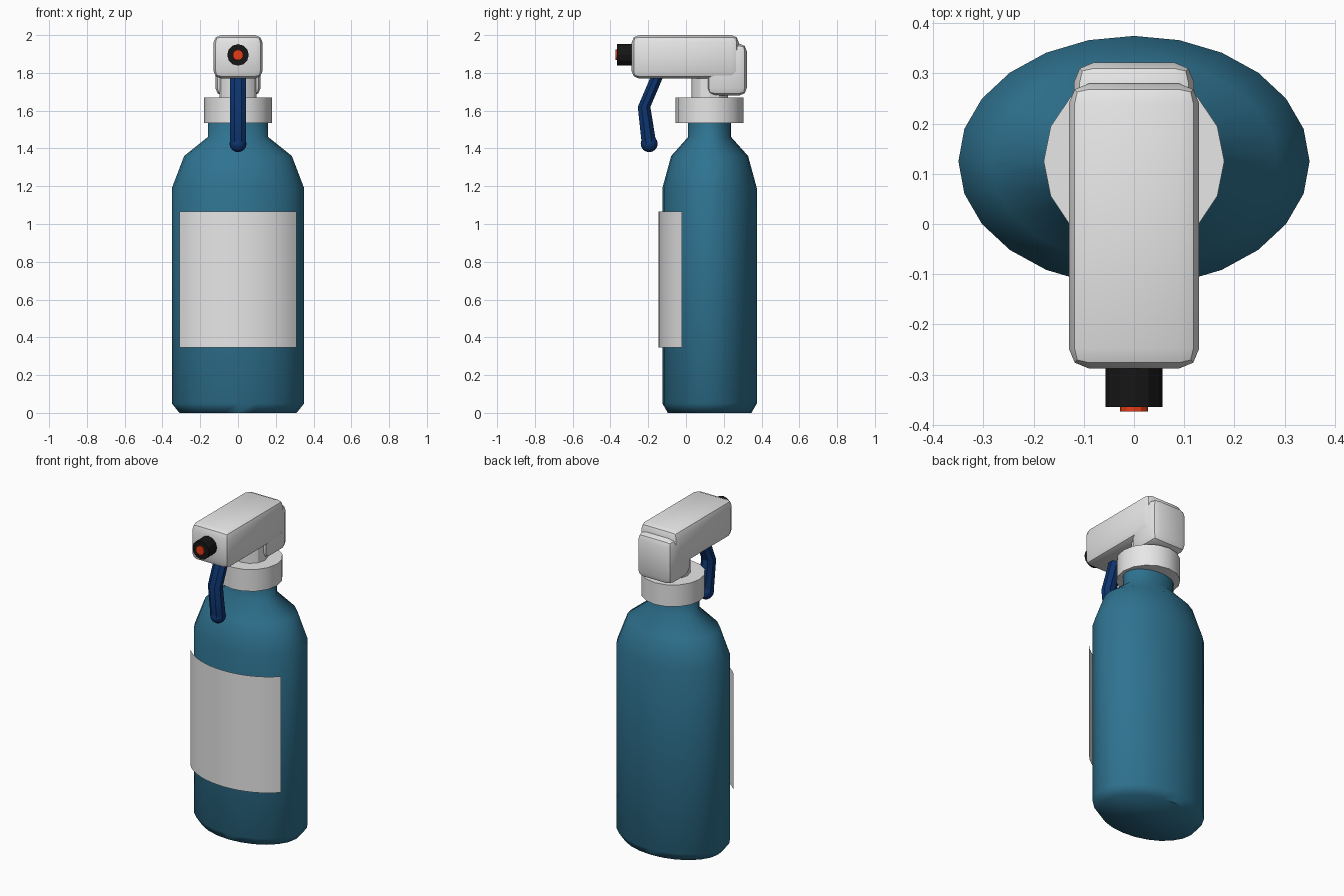
import bpy
import bmesh
from math import sin, cos, pi, radians
from mathutils import Matrix, Vector

if "Cube" in bpy.data.objects:
    bpy.data.objects.remove(bpy.data.objects["Cube"])

AXIS_Y = 0.125  # centre line of the bottle


def material(name, rgb):
    m = bpy.data.materials.new(name)
    m.use_nodes = True
    m.diffuse_color = (*rgb, 1)
    m.node_tree.nodes["Principled BSDF"].inputs["Base Color"].default_value = (*rgb, 1)
    return m


BLUE = material("bottle blue", (0.028, 0.17, 0.28))
GREY = material("light grey", (0.8, 0.8, 0.8))
NAVY = material("trigger navy", (0.004, 0.035, 0.16))
BLACK = material("nozzle black", (0.008, 0.008, 0.008))
RED = material("tip red", (0.8, 0.045, 0.008))


def finish(name, bm, mat, angle=30):
    bmesh.ops.recalc_face_normals(bm, faces=bm.faces)
    mesh = bpy.data.meshes.new(name)
    bm.to_mesh(mesh)
    bm.free()
    mesh.materials.append(mat)
    ob = bpy.data.objects.new(name, mesh)
    bpy.context.collection.objects.link(ob)
    bpy.ops.object.select_all(action="DESELECT")
    ob.select_set(True)
    bpy.context.view_layer.objects.active = ob
    bpy.ops.object.shade_smooth_by_angle(angle=radians(angle))
    return ob


def loft(name, rings, sides, mat, angle=30, turn=0.0):
    """Closed body through level elliptical rings given as (y, z, rx, ry)."""
    bm = bmesh.new()
    loops = []
    for y, z, rx, ry in rings:
        angles = [2 * pi * i / sides + turn for i in range(sides)]
        loops.append([bm.verts.new((rx * cos(a), y + ry * sin(a), z)) for a in angles])
    for low, high in zip(loops, loops[1:]):
        for i in range(sides):
            j = (i + 1) % sides
            bm.faces.new((low[i], low[j], high[j], high[i]))
    bm.faces.new(loops[0])
    bm.faces.new(loops[-1])
    return finish(name, bm, mat, angle)


def rounded_box(name, low, high, bevel, mat):
    low, high = Vector(low), Vector(high)
    bm = bmesh.new()
    bmesh.ops.create_cube(bm, size=1, matrix=Matrix.Translation((low + high) / 2)
                          @ Matrix.Diagonal((*(high - low), 1)))
    bmesh.ops.bevel(bm, geom=bm.edges[:], offset=bevel, segments=2, profile=0.5, affect="EDGES")
    return finish(name, bm, mat)


def forward_cylinder(name, radius, y_front, y_back, z, sides, mat):
    bm = bmesh.new()
    bmesh.ops.create_cone(bm, cap_ends=True, segments=sides, radius1=radius, radius2=radius,
                          depth=y_back - y_front,
                          matrix=Matrix.Translation((0, (y_front + y_back) / 2, z))
                          @ Matrix.Rotation(pi / 2, 4, "X"))
    return finish(name, bm, mat, 25)


# Oval bottle with sloping shoulders
profile = [(0.31, 0), (0.35, 0.05), (0.35, 1.19), (0.285, 1.36), (0.16, 1.46), (0.16, 1.56)]
loft("bottle", [(AXIS_Y, z, r, r * 0.714) for r, z in profile], 24, BLUE, 60)

# Screw collar and pump stem
loft("collar", [(AXIS_Y, z, 0.18, 0.18) for z in (1.535, 1.67)], 16, GREY)
loft("pump_stem", [(AXIS_Y, z, 0.097, 0.097) for z in (1.65, 1.82)], 12, GREY)

# Spray head and the block behind it
rounded_box("spray_head", (-0.13, -0.288, 1.77), (0.13, 0.28, 2.0), 0.04, GREY)
rounded_box("rear_block", (-0.12, 0.11, 1.68), (0.12, 0.322, 1.955), 0.04, GREY)

# Nozzle and coloured tip
forward_cylinder("nozzle", 0.057, -0.365, -0.25, 1.895, 12, BLACK)
forward_cylinder("nozzle_tip", 0.028, -0.374, -0.34, 1.895, 12, RED)

# Bent trigger with a round end
loft("trigger", [(-0.195, 1.42, 0.045, 0.042), (-0.222, 1.62, 0.045, 0.036),
                 (-0.145, 1.80, 0.045, 0.036)], 8, NAVY, 30, pi / 8)
bm = bmesh.new()
bmesh.ops.create_uvsphere(bm, u_segments=12, v_segments=8, radius=0.045,
                          matrix=Matrix.Translation((0, -0.195, 1.425)))
finish("trigger_end", bm, NAVY, 40)

# Thin label wrapped around the front
bm = bmesh.new()
SPAN, STEPS = radians(57), 16
columns = []
for i in range(STEPS + 1):
    a = -SPAN + 2 * SPAN * i / STEPS
    x, y = 0.37 * sin(a), AXIS_Y - 0.27 * cos(a)
    columns.append([bm.verts.new((x, y, z)) for z in (0.345, 1.065)])
for (a, b), (c, d) in zip(columns, columns[1:]):
    bm.faces.new((a, c, d, b))
label = finish("label", bm, GREY)
if label.data.polygons[STEPS // 2].normal.y > 0:
    label.data.flip_normals()
